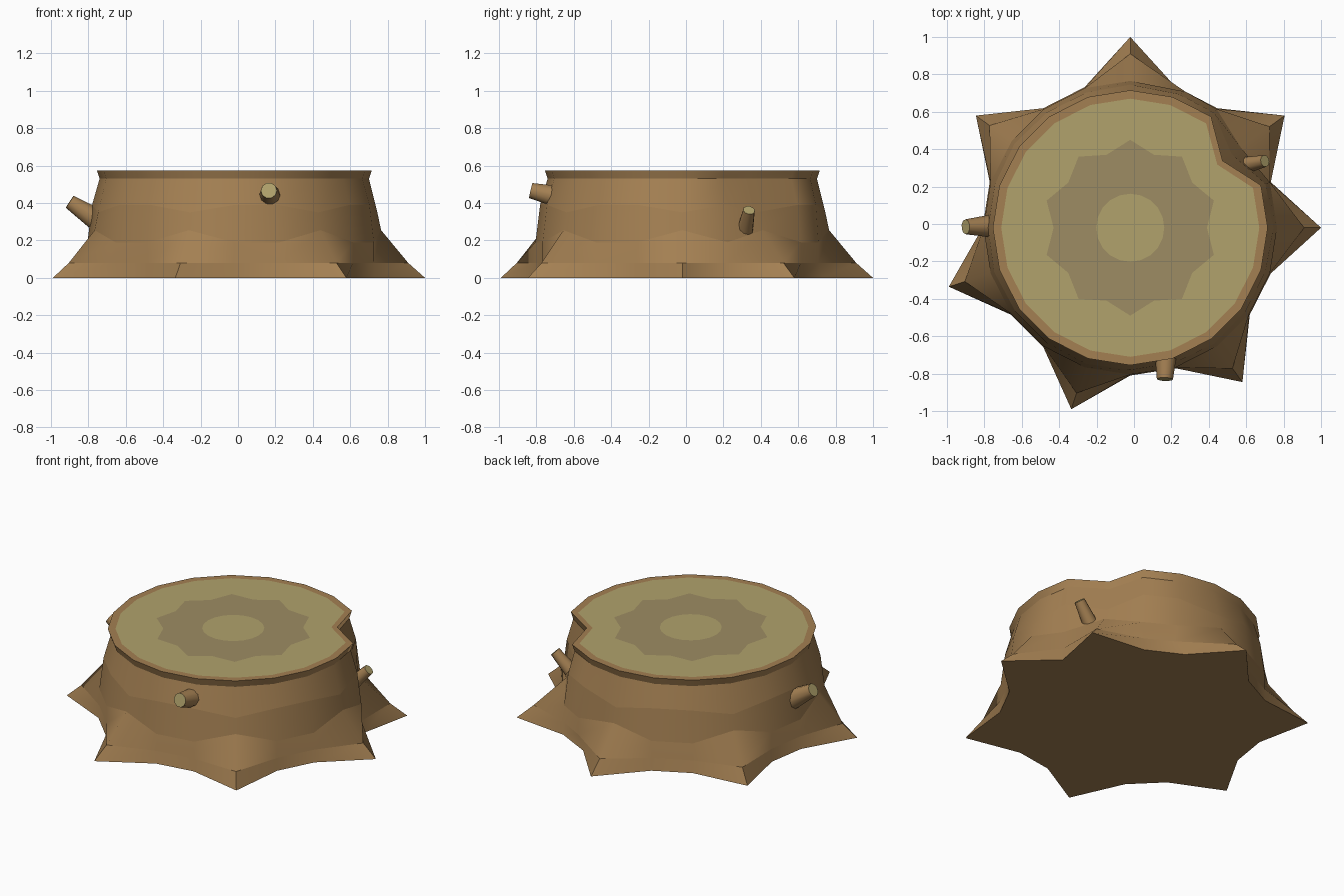
import bpy, bmesh, math
from mathutils import Vector

if "Cube" in bpy.data.objects:
    bpy.data.objects.remove(bpy.data.objects["Cube"])

N = 20
CX, CY = -0.02, -0.02
ROOTS = {0, 2, 5, 8, 11, 14, 17}   # sides that flare into a root
NOTCH = 2                          # side with the split in the rim


def material(name, rgb):
    m = bpy.data.materials.new(name)
    m.diffuse_color = (*rgb, 1)
    m.use_nodes = True
    m.node_tree.nodes["Principled BSDF"].inputs["Base Color"].default_value = m.diffuse_color
    return m


BARK = material("bark", (0.37, 0.215, 0.085))
WOOD = material("cut_wood", (0.44, 0.365, 0.15))
DARK = material("dark_ring", (0.34, 0.265, 0.125))


def ring(bm, root, valley, notch, z_root, z_valley, shift=0):
    """One loop of the trunk: radius and height differ at roots, valleys, notch."""
    verts = []
    for i in range(N):
        r, z = (root, z_root) if i in ROOTS else (valley, z_valley)
        if i == NOTCH:
            r = notch
        a = math.radians(18 * i - (shift if i == 4 else 0))
        verts.append(bm.verts.new((CX + r * math.cos(a), CY + r * math.sin(a), z)))
    return verts


def bridge(bm, lo, hi, mat=0):
    n = len(lo)
    for i in range(n):
        j = (i + 1) % n
        f = bm.faces.new((lo[i], lo[j], hi[j], hi[i]))
        f.material_index = mat


def finish(bm, name, mats, smooth=True, sharp_bands=False):
    bmesh.ops.recalc_face_normals(bm, faces=bm.faces)
    for f in bm.faces:
        f.smooth = smooth
    for e in bm.edges:
        if len(e.link_faces) == 2 and e.calc_face_angle(0) > math.radians(55):
            e.smooth = False
        d = e.verts[0].co - e.verts[1].co
        if sharp_bands and abs(d.z) < 0.5 * d.xy.length and e.verts[0].index // N == e.verts[1].index // N:
            e.smooth = False
    me = bpy.data.meshes.new(name)
    bm.to_mesh(me)
    bm.free()
    for m in mats:
        me.materials.append(m)
    ob = bpy.data.objects.new(name, me)
    bpy.context.collection.objects.link(ob)
    return ob


# Trunk: root flare, bark bands, lip and flat rim
TOP = 0.575
bm = bmesh.new()
loops = [ring(bm, *p) for p in (
    (1.02, 0.79, 1.02, 0.0, 0.0),
    (0.93, 0.785, 0.92, 0.08, 0.08, 4),
    (0.785, 0.785, 0.73, 0.255, 0.19, 4),
    (0.765, 0.76, 0.67, 0.35, 0.39, 2),
    (0.72, 0.72, 0.60, 0.53, 0.53),
    (0.735, 0.735, 0.61, TOP, TOP),
    (0.69, 0.69, 0.575, TOP, TOP))]
bm.verts.index_update()
for lo, hi in zip(loops, loops[1:]):
    bridge(bm, lo, hi)
bm.faces.new(reversed(loops[0]))
finish(bm, "trunk", [BARK], sharp_bands=True)

# Cut face: pale wood, dark star-shaped growth ring, pale heart
bm = bmesh.new()
outer = ring(bm, 0.69, 0.69, 0.575, TOP, TOP)


def flat_ring(r_even, r_odd):
    return [bm.verts.new((CX + (r_odd if i % 2 else r_even) * math.cos(math.pi * i / 10),
                          CY + (r_odd if i % 2 else r_even) * math.sin(math.pi * i / 10), TOP))
            for i in range(N)]


star = flat_ring(0.41, 0.47)
heart = flat_ring(0.182, 0.182)
bridge(bm, outer, star, 0)
bridge(bm, star, heart, 1)
bm.faces.new(heart)
finish(bm, "cut_face", [WOOD, DARK], smooth=False)


# Sawn-off branch stubs
def stub(name, start, end, r0, r1, sides=10):
    a, b = Vector(start), Vector(end)
    q = (b - a).to_track_quat('Z', 'Y')
    bm = bmesh.new()
    lo, hi = [[bm.verts.new(c + q @ Vector((r * math.cos(t), r * math.sin(t), 0)))
               for t in (2 * math.pi * i / sides for i in range(sides))]
              for c, r in ((a, r0), (b, r1))]
    bridge(bm, lo, hi)
    bm.faces.new(hi).material_index = 1
    bm.faces.new(reversed(lo))
    finish(bm, name, [BARK, WOOD])


stub("left_branch_stub", (-0.745, -0.01, 0.305), (-0.90, -0.015, 0.407), 0.064, 0.04)
stub("front_branch_stub", (0.17, -0.69, 0.435), (0.165, -0.83, 0.467), 0.06, 0.043)
stub("right_branch_stub", (0.60, 0.315, 0.255), (0.70, 0.337, 0.362), 0.044, 0.032)
